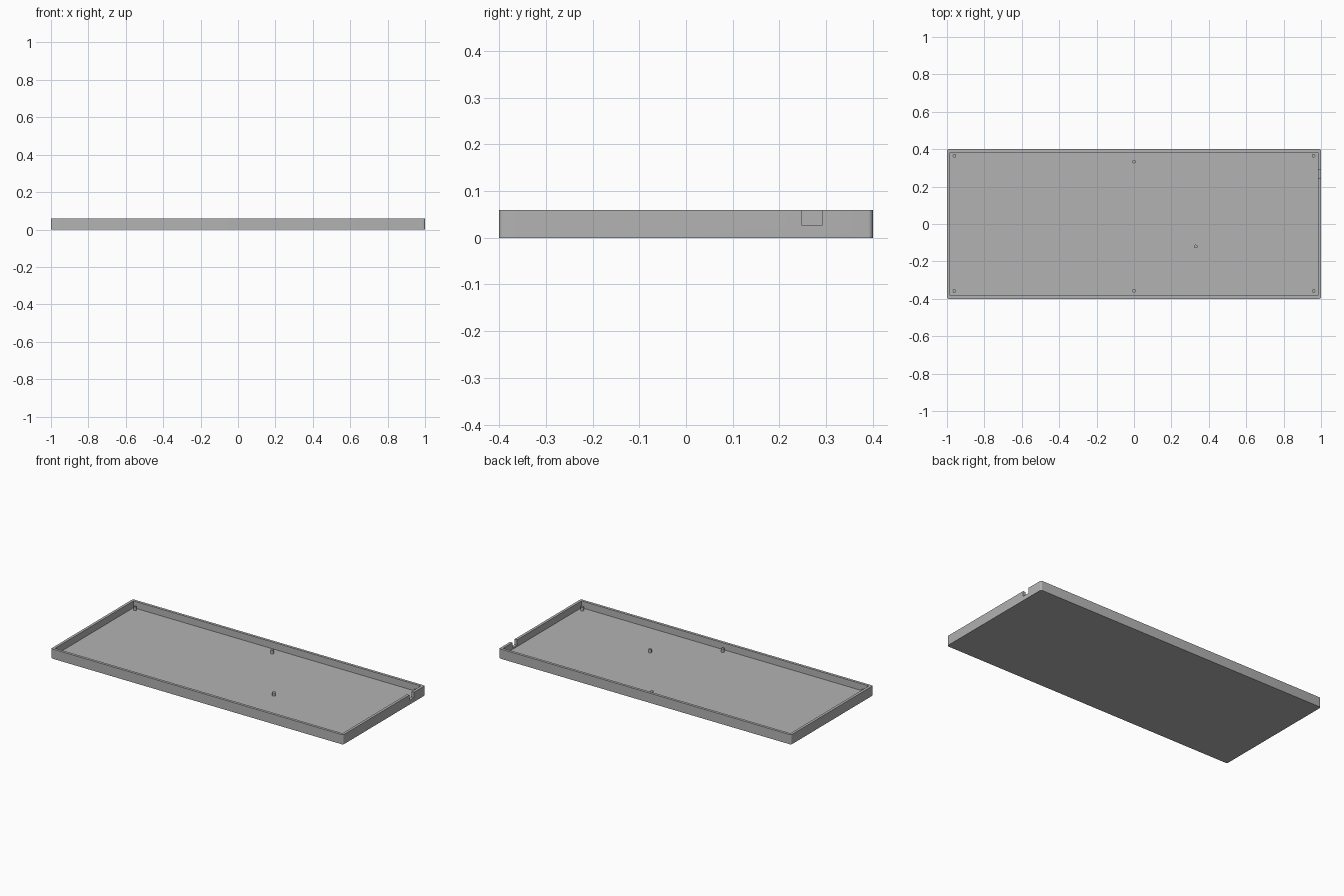
import bpy, bmesh, math

if "Cube" in bpy.data.objects:
    bpy.data.objects.remove(bpy.data.objects["Cube"])

W, D, H = 2.0, 0.8, 0.06          # outer size
WALL, FLOOR, R = 0.0165, 0.018, 0.01

grey = bpy.data.materials.new("plain grey")
grey.diffuse_color = (0.45, 0.45, 0.45, 1)
grey.use_nodes = True
grey.node_tree.nodes["Principled BSDF"].inputs["Base Color"].default_value = grey.diffuse_color


def finish(name, bm):
    bmesh.ops.recalc_face_normals(bm, faces=bm.faces)
    mesh = bpy.data.meshes.new(name)
    bm.to_mesh(mesh)
    bm.free()
    mesh.materials.append(grey)
    ob = bpy.data.objects.new(name, mesh)
    bpy.context.collection.objects.link(ob)
    return ob


def smooth(ob):
    bpy.ops.object.select_all(action='DESELECT')
    ob.select_set(True)
    bpy.context.view_layer.objects.active = ob
    bpy.ops.object.shade_smooth_by_angle(angle=math.radians(30))


def rounded_slab(name, w, d, z0, z1, r):
    """Rectangle with rounded vertical corners, extruded upward."""
    bm = bmesh.new()
    pts = []
    for k, (sx, sy) in enumerate([(1, 1), (-1, 1), (-1, -1), (1, -1)]):
        for i in range(7):
            a = math.pi / 2 * (k + i / 6)
            pts.append((sx * (w / 2 - r) + r * math.cos(a),
                        sy * (d / 2 - r) + r * math.sin(a), z0))
    face = bm.faces.new([bm.verts.new(p) for p in pts])
    ext = bmesh.ops.extrude_face_region(bm, geom=[face])
    top = [v for v in ext["geom"] if isinstance(v, bmesh.types.BMVert)]
    bmesh.ops.translate(bm, verts=top, vec=(0, 0, z1 - z0))
    return finish(name, bm)


def box(name, x0, x1, y0, y1, z0, z1):
    bm = bmesh.new()
    bmesh.ops.create_cube(bm, size=1)
    for v in bm.verts:
        v.co = ((x0, x1)[v.co.x > 0], (y0, y1)[v.co.y > 0], (z0, z1)[v.co.z > 0])
    return finish(name, bm)


def cut(ob, cutter):
    cutter.hide_render = True
    cutter.hide_set(True)
    mod = ob.modifiers.new(cutter.name, 'BOOLEAN')
    mod.operation, mod.solver, mod.object = 'DIFFERENCE', 'EXACT', cutter
    bpy.context.view_layer.objects.active = ob
    bpy.ops.object.modifier_apply(modifier=mod.name)
    bpy.data.objects.remove(cutter)


# Shallow tray: rounded outside, square hollow, cable notch in the right wall
tray = rounded_slab("tray", W, D, 0, H, R)
ix, iy = W / 2 - WALL, D / 2 - WALL
cut(tray, box("hollow", -ix, ix, -iy, iy, FLOOR, H + 0.1))
cut(tray, box("cable_notch", 0.95, 1.05, 0.247, 0.292, 0.027, H + 0.1))
smooth(tray)

# Mounting posts standing on the floor
POST_R, POST_TOP = 0.0095, 0.039
spots = [(-0.96, 0.364), (0, 0.334), (0.96, 0.364), (0.33, -0.12),
         (-0.96, -0.358), (0, -0.358), (0.96, -0.358)]
for n, (x, y) in enumerate(spots, 1):
    bm = bmesh.new()
    bmesh.ops.create_cone(bm, cap_ends=True, segments=24, radius1=POST_R,
                          radius2=POST_R, depth=POST_TOP - FLOOR + 0.004)
    bmesh.ops.translate(bm, verts=bm.verts,
                        vec=(x, y, (POST_TOP + FLOOR - 0.004) / 2))
    smooth(finish(f"mounting_post_{n}", bm))
